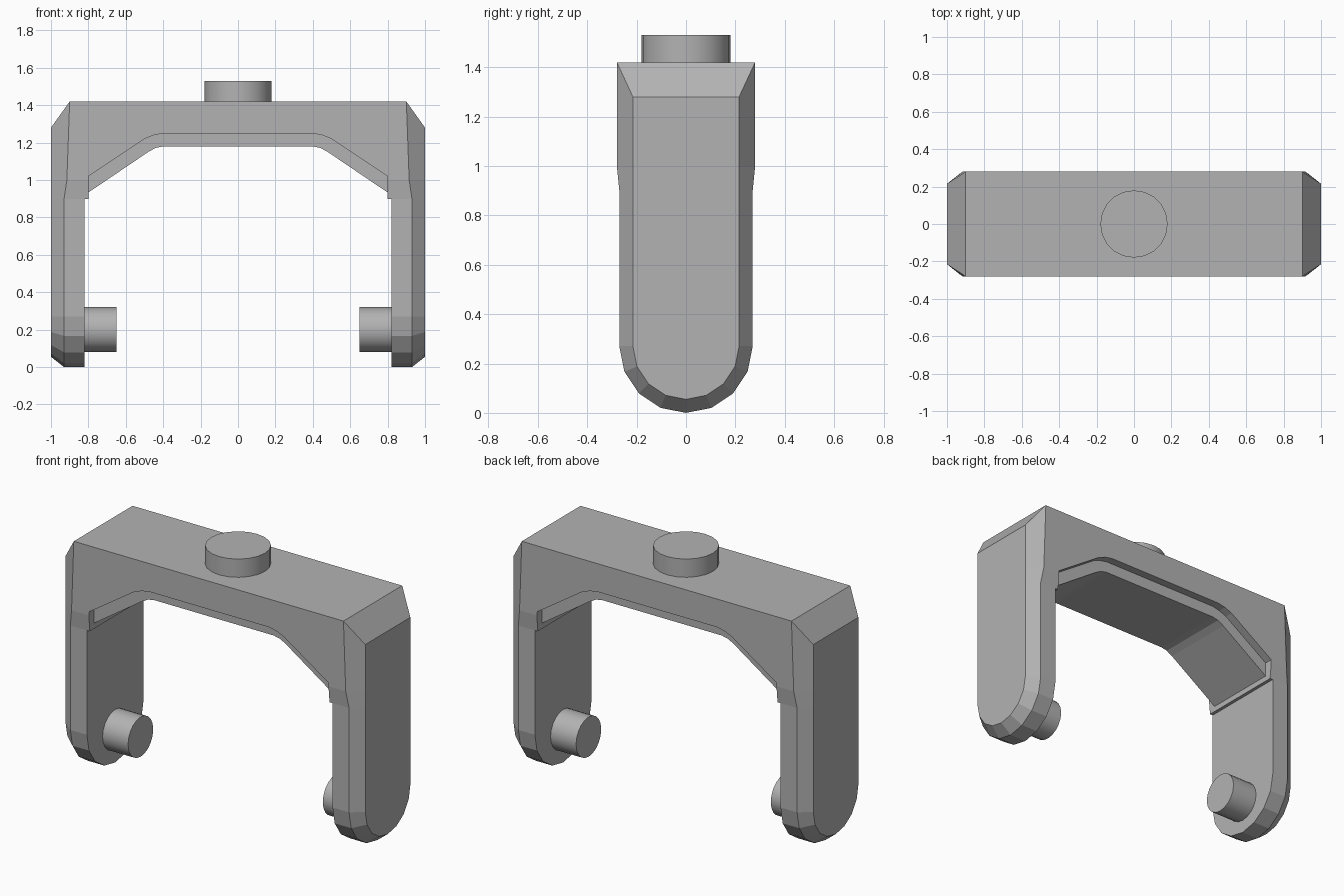
import bpy, bmesh, math
from mathutils import Matrix

if "Cube" in bpy.data.objects:
    bpy.data.objects.remove(bpy.data.objects["Cube"])

grey = bpy.data.materials.new("plain_grey")
grey.diffuse_color = (0.45, 0.45, 0.45, 1)
grey.use_nodes = True
grey.node_tree.nodes["Principled BSDF"].inputs["Base Color"].default_value = grey.diffuse_color


def finish(name, bm, mirror=False, smooth=False):
    """Turn a bmesh into a named object."""
    bmesh.ops.remove_doubles(bm, verts=bm.verts, dist=1e-5)
    bmesh.ops.recalc_face_normals(bm, faces=bm.faces)
    me = bpy.data.meshes.new(name)
    bm.to_mesh(me)
    bm.free()
    me.materials.append(grey)
    ob = bpy.data.objects.new(name, me)
    bpy.context.collection.objects.link(ob)
    if mirror:
        ob.modifiers.new("mirror", 'MIRROR').use_mirror_merge = False
    if smooth:
        bpy.ops.object.select_all(action='DESELECT')
        bpy.context.view_layer.objects.active = ob
        ob.select_set(True)
        bpy.ops.object.shade_smooth_by_angle(angle=math.radians(35))
    return ob


def slab(right_half, depth):
    """Extrude an x-z outline, mirrored in x, from y = -depth to y = depth."""
    outline = right_half + [(-x, z) for x, z in reversed(right_half)]
    bm = bmesh.new()
    front = bm.faces.new([bm.verts.new((x, -depth, z)) for x, z in outline])
    new = bmesh.ops.extrude_face_region(bm, geom=[front], use_keep_orig=True)["geom"]
    bmesh.ops.translate(bm, vec=(0, 2 * depth, 0),
                        verts=[g for g in new if isinstance(g, bmesh.types.BMVert)])
    return bm


def cylinder(name, radius, length, matrix, mirror=False, sides=20):
    bm = bmesh.new()
    bmesh.ops.create_cone(bm, cap_ends=True, segments=sides, radius1=radius,
                          radius2=radius, depth=length, matrix=matrix)
    return finish(name, bm, mirror, smooth=True)


# Bridge: arched top with shoulders that taper slightly into the legs
bm = slab([(0.40, 1.25), (0.45, 1.24), (0.50, 1.22), (0.80, 1.02), (0.80, 0.90),
           (0.93, 0.90), (0.915, 1.0), (0.90, 1.42)], 0.28)
bmesh.ops.bisect_plane(bm, geom=bm.verts[:] + bm.edges[:] + bm.faces[:], dist=1e-4,
                       plane_co=(0, 0, 1.0), plane_no=(0, 0, 1))
for v in bm.verts:
    if v.co.z < 0.95:
        v.co.y = math.copysign(0.27, v.co.y)
finish("bridge", bm)

# Recessed rib under the bridge
finish("inner_rib", slab([(0.40, 1.18), (0.44, 1.172), (0.48, 1.15), (0.805, 0.93),
                          (0.805, 1.05), (0.50, 1.25), (0.40, 1.30)], 0.23))

# Legs: stations down one side, each (inner x, rim x, rim y, rim z, face y, face z)
stations = [(0.90, 0.90, 0.28, 1.42, 0.215, 1.28),
            (0.915, 0.915, 0.28, 1.0, 0.215, 1.0),
            (0.93, 0.93, 0.27, 0.90, 0.215, 0.90),
            (0.82, 0.93, 0.27, 0.90, 0.215, 0.90)]
for i in range(5):
    c, s = math.cos(i * math.pi / 8), math.sin(i * math.pi / 8)
    stations.append((0.82, 0.93, 0.27 * c, 0.27 - 0.27 * s,
                     0.215 * c, 0.27 - 0.215 * s))
bm = bmesh.new()
rows = []
for xi, xr, yr, zr, yf, zf in stations:
    pts = [(xi, yr, zr), (xr, yr, zr), (1.0, yf, zf),
           (1.0, -yf, zf), (xr, -yr, zr), (xi, -yr, zr)]
    rows.append([bm.verts.new(p) for p in pts])
for a, b in zip(rows, rows[1:]):
    for k in range(6):
        n = (k + 1) % 6
        bm.faces.new((a[k], a[n], b[n], b[k]))
bm.faces.new(rows[0][1:5])          # sloped top corner
bmesh.ops.remove_doubles(bm, verts=bm.verts, dist=1e-5)
bmesh.ops.dissolve_degenerate(bm, edges=bm.edges, dist=1e-5)
finish("legs", bm, mirror=True)

# Pivot pins inside the legs and the mounting stud on top
cylinder("pivot_pins", 0.12, 0.19,
         Matrix.Translation((0.745, 0, 0.20)) @ Matrix.Rotation(math.pi / 2, 4, 'Y'),
         mirror=True)
cylinder("top_stud", 0.18, 0.13, Matrix.Translation((0, 0, 1.465)))
